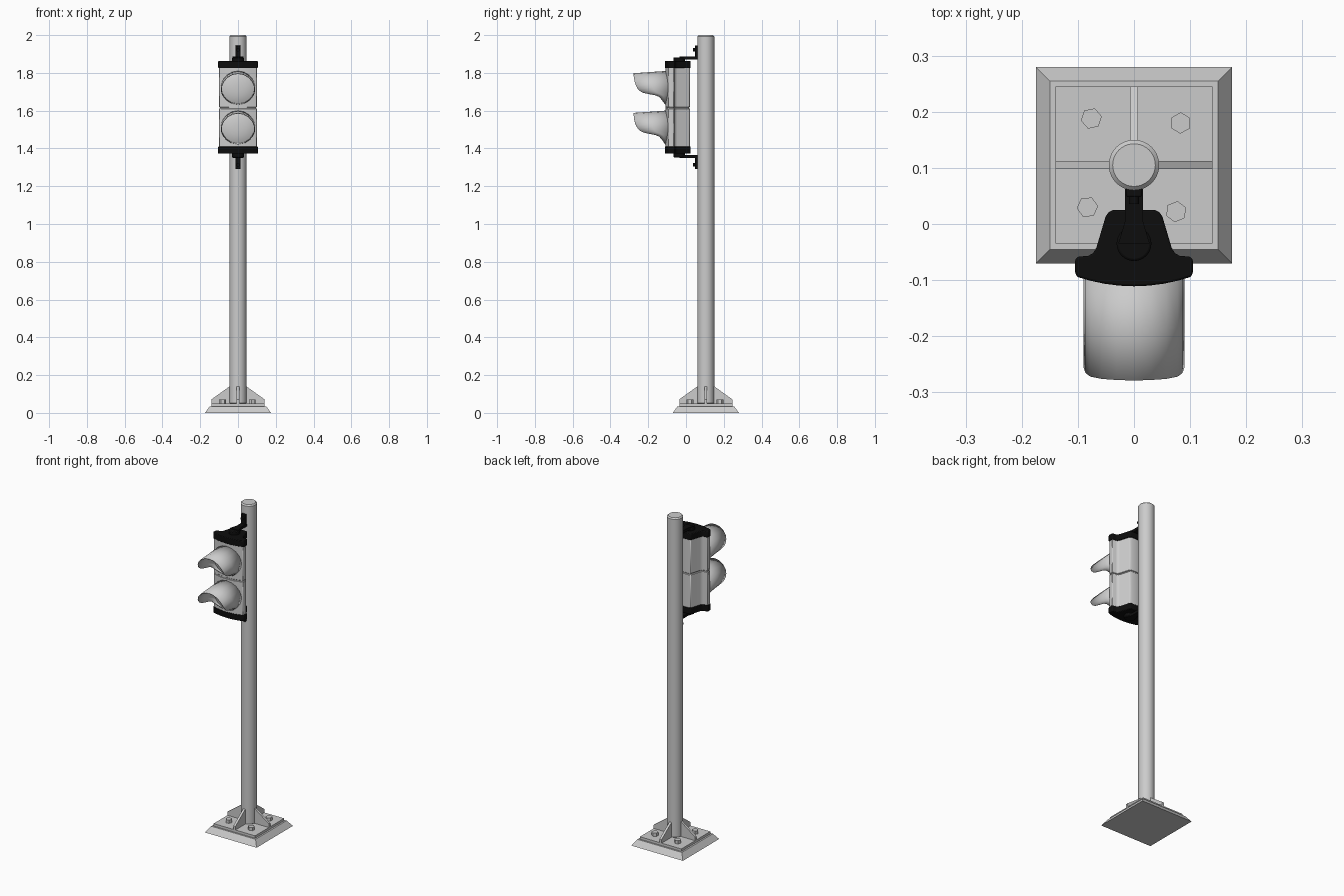
import bpy, bmesh, math
from mathutils import Vector

if "Cube" in bpy.data.objects:
    bpy.data.objects.remove(bpy.data.objects["Cube"])

PY = 0.105          # pole / base centre in y
MID = 1.6175        # mirror height of the signal head

black = bpy.data.materials.new("black_plastic")
black.diffuse_color = (0.004, 0.004, 0.004, 1)
black.use_nodes = True
black.node_tree.nodes["Principled BSDF"].inputs["Base Color"].default_value = black.diffuse_color


def finish(name, bm, mat=None, bevel=0, segs=2, smooth=True):
    bmesh.ops.recalc_face_normals(bm, faces=bm.faces)
    me = bpy.data.meshes.new(name)
    bm.to_mesh(me)
    bm.free()
    ob = bpy.data.objects.new(name, me)
    bpy.context.collection.objects.link(ob)
    if mat:
        me.materials.append(mat)
    if bevel:
        m = ob.modifiers.new("Bevel", 'BEVEL')
        m.width, m.segments, m.limit_method = bevel, segs, 'ANGLE'
    if smooth:
        bpy.ops.object.select_all(action='DESELECT')
        bpy.context.view_layer.objects.active = ob
        ob.select_set(True)
        bpy.ops.object.shade_smooth_by_angle(angle=math.radians(35))
    return ob


def prism(name, pts, vec, **kw):
    """Extrude a closed 3D outline along vec."""
    bm = bmesh.new()
    f = bm.faces.new([bm.verts.new(p) for p in pts])
    r = bmesh.ops.extrude_face_region(bm, geom=[f])
    vs = [v for v in r['geom'] if isinstance(v, bmesh.types.BMVert)]
    bmesh.ops.translate(bm, verts=vs, vec=Vector(vec))
    return finish(name, bm, **kw)


def box(name, x, y, z, **kw):
    return prism(name, [(x[0], y[0], z[0]), (x[1], y[0], z[0]), (x[1], y[1], z[0]),
                        (x[0], y[1], z[0])], (0, 0, z[1] - z[0]), **kw)


def cylinder(name, x, y, r, z0, z1, n=32, rot=0, **kw):
    ring = [(x + r * math.cos(rot + 2 * math.pi * i / n),
             y + r * math.sin(rot + 2 * math.pi * i / n), z0) for i in range(n)]
    return prism(name, ring, (0, 0, z1 - z0), **kw)


# sloped foot with a plate on top
bm = bmesh.new()
lo, hi = [[bm.verts.new((sx * h, PY + sy * h, z)) for sx, sy in
           ((-1, -1), (1, -1), (1, 1), (-1, 1))] for h, z in ((0.175, 0), (0.15, 0.035))]
bm.faces.new(lo)
bm.faces.new(hi)
for i in range(4):
    j = (i + 1) % 4
    bm.faces.new((lo[i], lo[j], hi[j], hi[i]))
finish("base_foot", bm, smooth=False)
box("base_plate", (-0.14, 0.14), (PY - 0.14, PY + 0.14), (0.035, 0.05), smooth=False)

# stiffening ribs around the pole
for k in range(4):
    a = k * math.pi / 2
    d, n = Vector((math.cos(a), math.sin(a), 0)), Vector((-math.sin(a), math.cos(a), 0))
    c = Vector((0, PY, 0)) - n * 0.007
    prism("base_rib", [c + d * r + Vector((0, 0, z)) for r, z in
                       ((0.03, 0.05), (0.14, 0.05), (0.14, 0.072), (0.045, 0.14), (0.03, 0.14))],
          n * 0.014, smooth=False)

# hex bolts
for x, y, rot in ((-0.076, 0.188, 0.2), (0.083, 0.18, 0.5), (-0.083, 0.03, 0.1), (0.075, 0.022, 0.4)):
    cylinder("base_bolt", x, y, 0.019, 0.05, 0.07, n=6, rot=rot, smooth=False)

# pole
cylinder("pole", 0, PY, 0.045, 0.045, 2.0, n=40, bevel=0.007, segs=1)


def head_outline(z, s=0.0):
    """Plan outline of the signal housing, shrunk by s."""
    w = 0.105 - s
    half = [(w * t, -0.111 + s * 0.3 + 0.018 * t * t) for t in (0.25, 0.5, 0.75, 0.97)]
    half += [(w, -0.086), (w, -0.063 - s / 2), (w - 0.005, -0.058 - s), (0.082 - s, -0.057 - s),
             (0.073 - s, -0.052 - s), (0.067 - s, -0.042 - s),
             (0.051 - s, 0.012 - s), (0.046 - s, 0.021 - s), (0.037 - s, 0.025 - s)]
    return ([(0, -0.111 + s * 0.3, z)] + [(x, y, z) for x, y in half]
            + [(-x, y, z) for x, y in reversed(half)])


# two signal housings with a recessed seam
for z0, z1 in ((1.40, 1.612), (1.618, 1.835)):
    prism("signal_housing", head_outline(z0, 0.004), (0, 0, z1 - z0), bevel=0.002, segs=1)
prism("housing_seam", head_outline(1.605, 0.009), (0, 0, 0.02))

# end caps and pole brackets, top and mirrored bottom
for s in (1, -1):
    def Z(z):
        return MID + s * (z - MID)
    prism("end_cap", head_outline(Z(1.825)), (0, 0, s * 0.038), mat=black, bevel=0.004)
    cylinder("bracket_hub", 0, -0.035, 0.031, Z(1.86), Z(1.882), mat=black, bevel=0.004)
    prism("bracket_arm", [(x, y, Z(1.87)) for x, y in
                          ((-0.028, -0.035), (0.028, -0.035), (0.016, 0.005), (0.016, 0.062),
                           (-0.016, 0.062), (-0.016, 0.005))], (0, 0, s * 0.016), mat=black)
    box("bracket_upright", (-0.014, 0.014), (0.048, 0.064), sorted((Z(1.87), Z(1.945))),
        mat=black, bevel=0.003)
    ring = [(0.009 * math.cos(i * math.pi / 8), 0.036, Z(1.922) + 0.009 * math.sin(i * math.pi / 8))
            for i in range(16)]
    prism("bracket_bolt", ring, (0, 0.016, 0), mat=black)

# visor edge: angle from the top, y of the front rim
RIM = [(0, -0.279), (20, -0.278), (40, -0.276), (60, -0.272), (75, -0.265), (86, -0.256),
       (95, -0.244), (102, -0.226), (108, -0.195), (114, -0.162), (121, -0.142),
       (135, -0.128), (155, -0.116), (180, -0.111)]
edge = RIM + [(360 - a, y) for a, y in reversed(RIM[1:-1])]

for zc in (1.722, 1.512):
    # open hood
    bm = bmesh.new()
    rings = []
    for t in (0, 0.5, 1):
        ring = []
        for a, y in edge:
            yy = -0.095 + t * (y + 0.095)
            th = math.radians(a)
            ring.append(bm.verts.new((0.09 * math.sin(th), yy,
                                      zc + 0.089 * math.cos(th) + 0.07 * (yy + 0.095))))
        rings.append(ring)
    n = len(edge)
    for r0, r1 in zip(rings, rings[1:]):
        for i in range(n):
            j = (i + 1) % n
            bm.faces.new((r0[i], r0[j], r1[j], r1[i]))
    visor = finish("visor", bm)
    m = visor.modifiers.new("Thickness", 'SOLIDIFY')
    m.thickness, m.offset = 0.004, -1

    # domed lens
    bm = bmesh.new()
    rows = []
    for r, y in ((0.087, -0.095), (0.087, -0.108), (0.07, -0.116), (0.045, -0.122), (0.02, -0.125)):
        rows.append([bm.verts.new((r * math.cos(i * math.pi / 16), y, zc + r * math.sin(i * math.pi / 16)))
                     for i in range(32)])
    for r0, r1 in zip(rows, rows[1:]):
        for i in range(32):
            j = (i + 1) % 32
            bm.faces.new((r0[i], r0[j], r1[j], r1[i]))
    bm.faces.new(rows[-1])
    finish("lens", bm)
